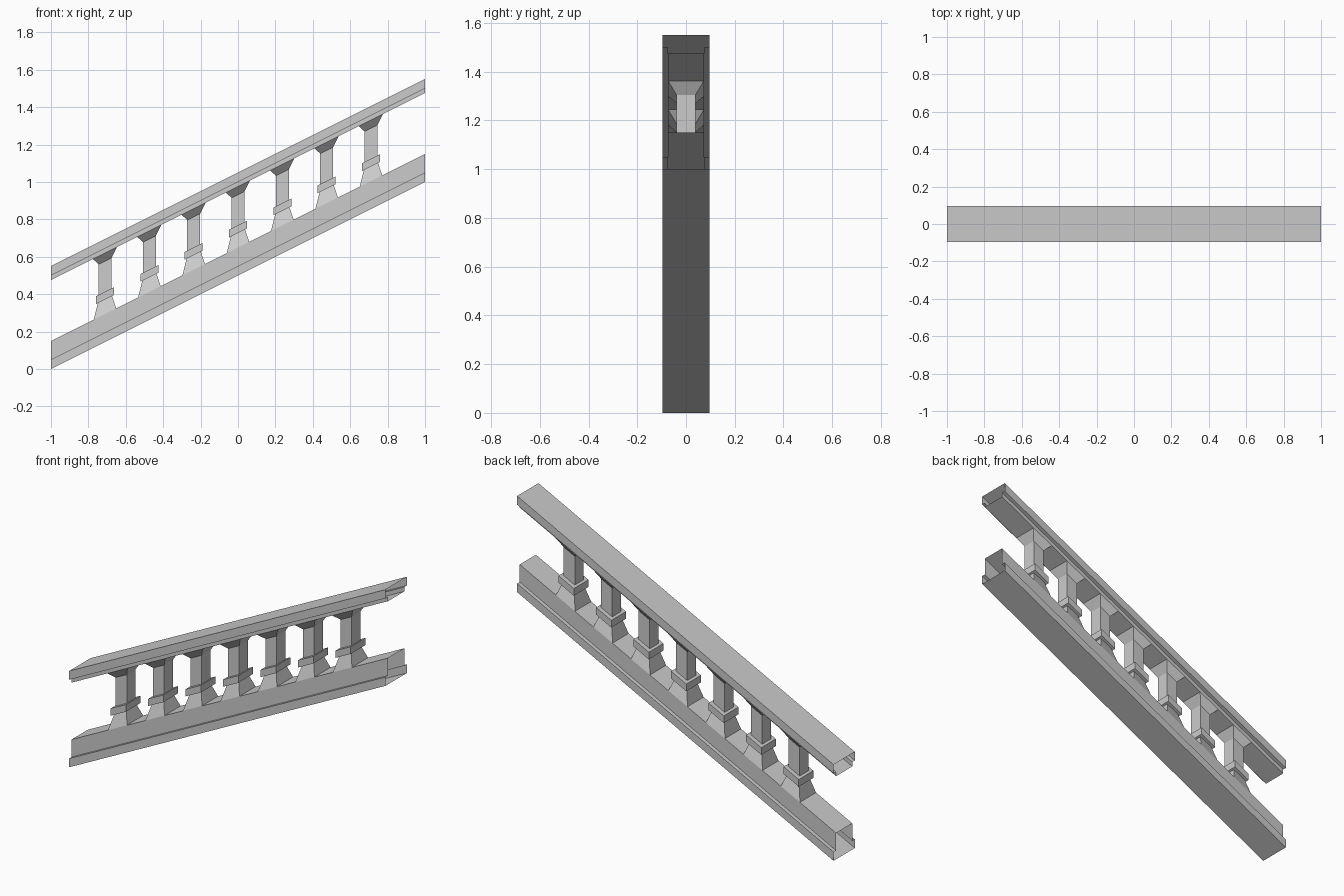
import bpy

if "Cube" in bpy.data.objects:
    bpy.data.objects.remove(bpy.data.objects["Cube"])

SLOPE = 0.5


def rake(x, y, h):
    """Shear a point so height h follows the stair slope."""
    return (x, y, h + SLOPE * (x + 1))


def skin(name, rings):
    """Bridge successive closed rings of points with quads, ends left open."""
    n = len(rings[0])
    verts = [p for ring in rings for p in ring]
    faces = [(r * n + i, r * n + (i + 1) % n, (r + 1) * n + (i + 1) % n, (r + 1) * n + i)
             for r in range(len(rings) - 1) for i in range(n)]
    mesh = bpy.data.meshes.new(name)
    mesh.from_pydata(verts, [], faces)
    mesh.update()
    obj = bpy.data.objects.new(name, mesh)
    bpy.context.collection.objects.link(obj)
    return obj


def rail(name, half):
    """Open-ended hollow rail from a half profile (y, h), listed bottom to top."""
    profile = [(-y, h) for y, h in half] + [(y, h) for y, h in reversed(half)]
    skin(name, [[rake(x, y, h) for y, h in profile] for x in (-1, 1)])


WIDE, NARROW = 0.096, 0.073

# Stepped rails
rail("bottom_rail", [(WIDE, 0), (WIDE, 0.05), (NARROW, 0.05), (NARROW, 0.15)])
rail("hand_rail", [(NARROW, 0.475), (NARROW, 0.5), (WIDE, 0.5), (WIDE, 0.55)])

# Baluster sections: height, half width in x, half depth in y
SECTIONS = [
    (0.150, 0.060, 0.073), (0.227, 0.038, 0.046),   # flared foot
    (0.227, 0.048, 0.066), (0.268, 0.048, 0.066),   # collar
    (0.268, 0.035, 0.039), (0.432, 0.035, 0.039),   # shaft
    (0.475, 0.064, 0.073),                          # flared capital
]
for i in range(-3, 4):
    cx = i * 0.237
    skin(f"baluster_{i + 4}",
         [[rake(cx + sx * hx, sy * hy, h)
           for sx, sy in ((-1, -1), (1, -1), (1, 1), (-1, 1))]
          for h, hx, hy in SECTIONS])
